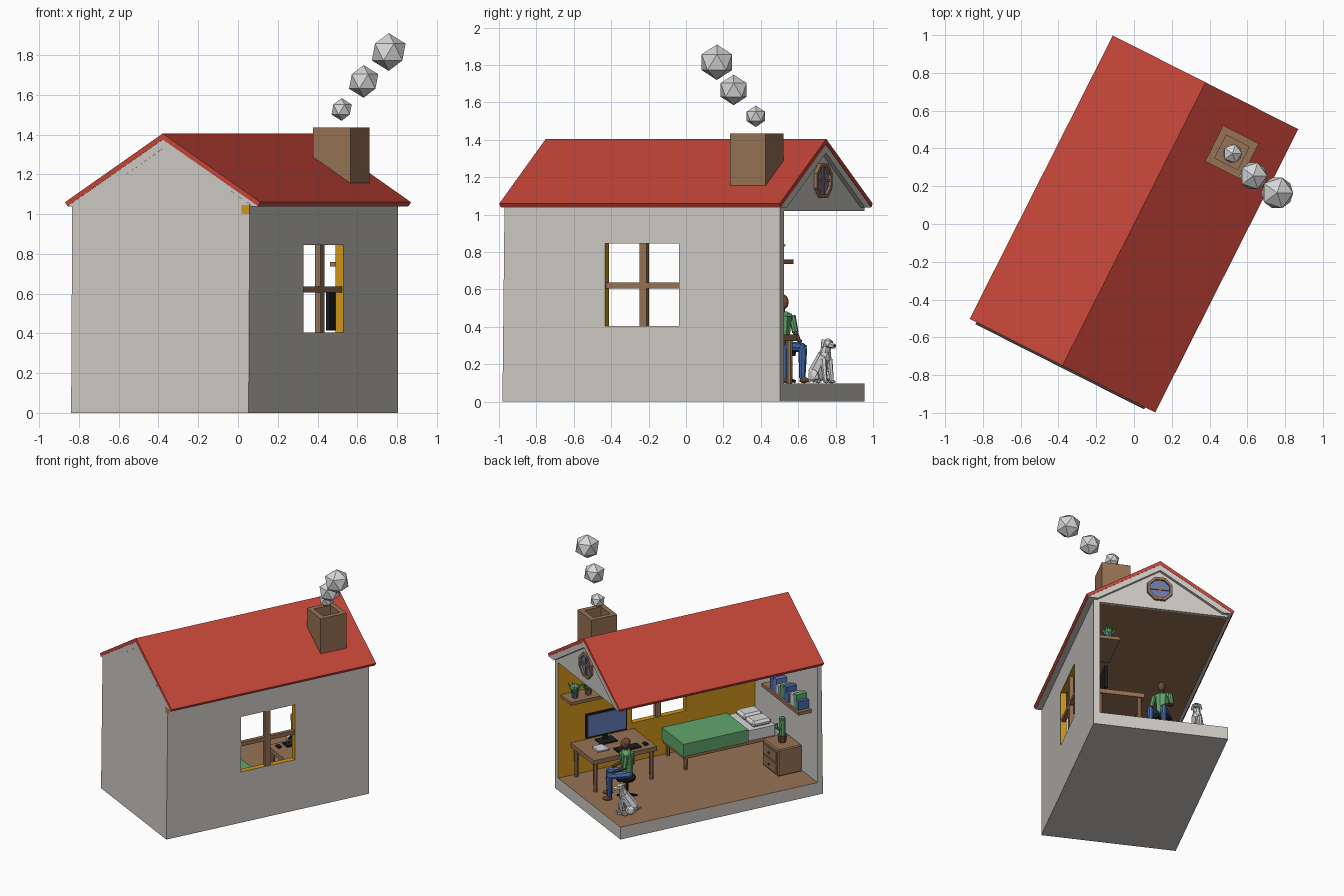
import bpy, bmesh, math
from mathutils import Matrix, Vector

if "Cube" in bpy.data.objects:
    bpy.data.objects.remove(bpy.data.objects["Cube"])

HOUSE = Matrix.Rotation(math.radians(-26.8), 4, 'Z')   # whole house is turned on the plot
frame = HOUSE                                          # current working frame

def mat(name, r, g, b):
    m = bpy.data.materials.new(name)
    m.diffuse_color = (r, g, b, 1)
    m.use_nodes = True
    m.node_tree.nodes["Principled BSDF"].inputs["Base Color"].default_value = m.diffuse_color
    return m

WALL = mat("wall_grey", .62, .59, .56)
RED = mat("roof_red", .56, .06, .04)
WOOD = mat("wood_brown", .31, .17, .09)
ORANGE = mat("wall_orange", .64, .31, .01)
GREEN = mat("green", .12, .38, .15)
BLUE = mat("denim_blue", .06, .15, .40)
GLASS = mat("glass_blue", .13, .20, .48)
BLACK = mat("black", .012, .012, .014)
SKIN = mat("dark_brown", .17, .075, .04)
WHITE = mat("white", .68, .68, .68)

def add(name, bm, m, m2=None, rule=None):
    """Turn a bmesh into an object; faces matching the rule get the second colour."""
    bmesh.ops.recalc_face_normals(bm, faces=bm.faces)
    if rule:
        bm.normal_update()
        for f in bm.faces:
            f.material_index = 1 if rule(f) else 0
    me = bpy.data.meshes.new(name)
    bm.to_mesh(me)
    bm.free()
    me.materials.append(m)
    if m2:
        me.materials.append(m2)
    o = bpy.data.objects.new(name, me)
    o.matrix_world = frame
    bpy.context.collection.objects.link(o)
    return o

def box(name, x0, x1, y0, y1, z0, z1, m, m2=None, rule=None):
    bm = bmesh.new()
    bmesh.ops.create_cube(bm, size=1)
    for v in bm.verts:
        v.co = Vector(((x0 + x1) / 2 + v.co.x * (x1 - x0), (y0 + y1) / 2 + v.co.y * (y1 - y0),
                       (z0 + z1) / 2 + v.co.z * (z1 - z0)))
    return add(name, bm, m, m2, rule)

def prism(name, pts, y0, y1, m, taper=None, m2=None, rule=None):
    """Extrude an x-z profile along y."""
    bm = bmesh.new()
    a = [bm.verts.new((x, y0, z)) for x, z in pts]
    b = [bm.verts.new((x, y1, z)) for x, z in pts]
    bm.faces.new(a)
    bm.faces.new(b[::-1])
    n = len(pts)
    for i in range(n):
        bm.faces.new((a[i], a[(i + 1) % n], b[(i + 1) % n], b[i]))
    if taper:
        for v in a:
            v.co.y += taper * v.co.z
    return add(name, bm, m, m2, rule)

def tube(name, n, ro, ri, h, m, place):
    """Hollow n-sided ring."""
    bm = bmesh.new()
    rings = []
    for r, z in ((ro, 0), (ro, h), (ri, h), (ri, 0)):
        rings.append([bm.verts.new(place @ Vector((r * math.cos((i + .5) * math.tau / n),
                     r * math.sin((i + .5) * math.tau / n), z))) for i in range(n)])
    for k in range(4):
        p, q = rings[k], rings[(k + 1) % 4]
        for i in range(n):
            bm.faces.new((p[i], p[(i + 1) % n], q[(i + 1) % n], q[i]))
    return add(name, bm, m)

def limb(name, a, b, r1, r2, m, n=8):
    """Tapered cylinder between two points."""
    a, b = Vector(a), Vector(b)
    bm = bmesh.new()
    rot = (b - a).to_track_quat('Z', 'Y').to_matrix().to_4x4()
    bmesh.ops.create_cone(bm, cap_ends=True, segments=n, radius1=r1, radius2=r2, depth=(b - a).length,
                          matrix=Matrix.Translation((a + b) / 2) @ rot)
    return add(name, bm, m)

def ball(name, c, r, m, sub=1):
    bm = bmesh.new()
    bmesh.ops.create_icosphere(bm, subdivisions=sub, radius=1)
    r = Vector(r) if isinstance(r, tuple) else Vector((r, r, r))
    for v in bm.verts:
        v.co = Vector(c) + v.co * r
    return add(name, bm, m)

# --- floor and walls (two sides stay open) ---
box("floor_slab", -.51, .49, -.85, .812, 0, .098, WALL, WOOD, lambda f: f.normal.z > .5)
prism("end_wall", [(-.51, 0), (.49, 0), (.49, 1.05), (0, 1.35), (-.51, 1.05)], -.852, -.807, WALL, .012)
inner = lambda f: f.normal.x < .5 and f.calc_center_median().y < .81 and f.calc_center_median().z < 1.03
for nm, y0, y1, z0, z1 in (("left", -.84, -.237, 0, 1.045), ("right", .206, .812, 0, 1.045),
                           ("sill", -.237, .206, 0, .405), ("lintel", -.237, .206, .845, 1.045)):
    box("side_wall_" + nm, .445, .49, y0, y1, z0, z1, WALL, ORANGE, inner)
box("window_bar_upright", .452, .482, -.036, .008, .405, .845, WOOD)
box("window_bar_cross", .452, .482, -.237, .206, .605, .636, WOOD)

# --- ceiling, gable and roof ---
box("ceiling", -.505, .445, -.807, .79, 1.02, 1.04, WOOD)
prism("open_end_gable", [(-.51, 1.02), (.49, 1.02), (.49, 1.05), (0, 1.35), (-.51, 1.05)], .785, .812, WALL)
prism("roof_lining", [(-.535, 1.037), (-.465, 1.037), (0, 1.33), (.465, 1.037), (.535, 1.037), (.535, 1.05),
                      (0, 1.385), (-.535, 1.05)], -.838, .838, WALL)
prism("roof", [(-.55, 1.06), (0, 1.405), (.55, 1.06), (.537, 1.04), (0, 1.375), (-.537, 1.04)], -.84, .84, RED)

# --- round gable window ---
face = Matrix.Translation((0, .81, 1.182)) @ Matrix.Rotation(-math.pi / 2, 4, 'X')
tube("round_window_frame", 8, .1, .078, .022, WOOD, face)
limb("round_window_glass", (0, .81, 1.182), (0, .817, 1.182), .09, .09, GLASS)
box("round_window_bar_upright", -.007, .007, .81, .825, 1.1, 1.264, WOOD)
box("round_window_bar_cross", -.082, .082, .81, .824, 1.175, 1.189, WOOD)

# --- chimney and smoke ---
r2 = math.sqrt(2)
tube("chimney", 4, .106 * r2, .068 * r2, .335, WOOD, Matrix.Translation((.292, .572, 1.1)))
box("chimney_flue_floor", .22, .364, .5, .644, 1.3, 1.31, WOOD)
frame = Matrix.Identity(4)
for i, (c, r) in enumerate((((.521, .373, 1.526), .057), ((.632, .255, 1.667), .082), ((.758, .165, 1.815), .095))):
    ball("smoke_puff_%d" % i, c, r, WHITE)
frame = HOUSE

# --- desk with computer ---
box("desk_top", .09, .44, .19, .71, .325, .36, WOOD)
for x in (.12, .41):
    for y in (.22, .68):
        limb("desk_leg", (x, y, .098), (x, y, .33), .016, .018, WOOD)
box("monitor", .345, .365, .30, .635, .415, .605, BLACK)
box("monitor_screen", .340, .346, .31, .625, .428, .595, GLASS)
box("monitor_neck", .358, .378, .45, .485, .365, .5, BLACK)
box("monitor_base", .30, .40, .40, .535, .36, .37, BLACK)
box("keyboard", .125, .195, .30, .49, .36, .372, BLACK)
box("mouse", .14, .18, .235, .262, .36, .374, BLACK)
for i in range(2):
    box("paper_stack", .20 - .02 * i, .28, .52 + .02 * i, .62, .36 + .01 * i, .37 + .01 * i, WHITE)

# --- plant shelf ---
box("plant_shelf", .29, .445, .45, .79, .735, .76, WOOD)
for k, y in enumerate((.50, .61, .72)):
    limb("plant_pot", (.36, y, .76), (.36, y, .80), .022, .03, (WHITE, WOOD, BLUE)[k])
    for j in range(6):
        a = j * math.tau / 6 + k
        limb("plant_leaf", (.36, y, .79), (.36 + .05 * math.cos(a), y + .05 * math.sin(a), .84 + .015 * (j % 3)),
             .016, .004, GREEN, 5)
    ball("plant_crown", (.36, y, .835), (.035, .04, .035), GREEN)

# --- bed ---
box("bed_frame", .125, .435, -.80, -.05, .19, .225, WOOD)
for x in (.145, .415):
    for y in (-.78, -.075):
        limb("bed_leg", (x, y, .098), (x, y, .2), .015, .018, WOOD)
box("mattress", .125, .437, -.80, -.05, .222, .30, WHITE)
box("blanket", .115, .443, -.575, -.04, .215, .315, GREEN)
for k, (x0, x1) in enumerate(((.15, .28), (.29, .42))):
    o = box("pillow", x0, x1, -.79, -.63, .295, .345, WHITE)
    bv = o.modifiers.new("soft", 'BEVEL')
    bv.width, bv.segments = .018, 1

# --- bedside cabinet with cactus ---
o = box("bedside_cabinet", -.29, -.05, -.80, -.60, .098, .31, WOOD)
o.modifiers.new("edge", 'BEVEL').width = .008
o.modifiers["edge"].segments = 1
for z in (.155, .245):
    box("drawer_front", -.27, -.07, -.602, -.594, z - .038, z + .038, WOOD)
    ball("drawer_knob", (-.17, -.59, z), .01, SKIN)
limb("cactus_pot", (-.17, -.70, .31), (-.17, -.70, .365), .028, .038, SKIN)
limb("cactus_stem", (-.17, -.70, .36), (-.17, -.70, .49), .024, .026, GREEN)
ball("cactus_tip", (-.17, -.70, .49), .026, GREEN)
limb("cactus_arm", (-.17, -.70, .40), (-.17, -.655, .43), .011, .011, GREEN, 6)
limb("cactus_arm_tip", (-.17, -.655, .425), (-.17, -.655, .465), .012, .009, GREEN, 6)

# --- book shelf on the end wall ---
box("book_shelf", -.42, .15, -.808, -.70, .62, .645, WOOD)
x = -.39
for k in range(9):
    w, h = .03 + .012 * (k % 3), .07 + .02 * (k * 2 % 3)
    box("book", x, x + w, -.80, -.715, .645, .645 + h, (BLUE, GREEN, WHITE, GLASS)[k % 4])
    x += w + (.02 if k % 3 == 2 else .003)

# --- seated person on a swivel stool ---
frame = HOUSE @ Matrix.Translation((-.085, .53, 0)) @ Matrix.Rotation(math.radians(-30), 4, 'Z')
for i in range(5):
    a = i * math.tau / 5
    limb("stool_foot", (0, 0, .13), (.075 * math.cos(a), .075 * math.sin(a), .107), .011, .008, BLACK, 6)
limb("stool_column", (0, 0, .12), (0, 0, .25), .012, .012, BLACK)
limb("stool_seat", (0, .01, .245), (0, .01, .27), .07, .075, BLACK, 10)
ball("hips", (0, 0, .295), (.055, .045, .035), BLUE, 2)
limb("torso", (0, 0, .29), (0, .005, .46), .04, .052, GREEN)
ball("shoulders", (0, .005, .455), (.068, .036, .03), GREEN, 2)
limb("neck", (0, .005, .47), (0, .01, .51), .015, .014, SKIN)
ball("head", (0, .016, .53), (.028, .033, .038), SKIN, 2)
ball("hair", (0, .006, .543), (.03, .033, .032), SKIN, 2)
for s in (-1, 1):
    limb("thigh", (s * .03, 0, .295), (s * .05, .13, .29), .03, .024, BLUE)
    ball("knee", (s * .05, .13, .288), .025, BLUE)
    limb("shin", (s * .05, .13, .285), (s * .05, .125, .125), .024, .017, BLUE)
    ball("shoe", (s * .052, .14, .115), (.018, .038, .017), SKIN, 2)
    limb("upper_arm", (s * .062, .005, .46), (s * .078, .015, .37), .02, .017, GREEN)
    limb("forearm", (s * .078, .013, .372), (s * .05, .095, .325), .014, .011, SKIN)
    ball("hand", (s * .05, .1, .323), .014, SKIN)

# --- sitting dog ---
frame = HOUSE @ Matrix.Translation((-.32, .645, .098)) @ Matrix.Rotation(math.radians(-20), 4, 'Z')
ball("dog_rump", (0, -.025, .048), (.05, .05, .048), WHITE)
limb("dog_body", (0, -.03, .05), (0, .035, .155), .05, .036, WHITE)
ball("dog_chest", (0, .035, .145), (.036, .036, .045), WHITE)
limb("dog_neck", (0, .03, .155), (0, .05, .205), .03, .024, WHITE)
ball("dog_head", (0, .055, .212), (.029, .036, .03), WHITE)
limb("dog_muzzle", (0, .065, .207), (0, .108, .198), .018, .013, WHITE, 6)
ball("dog_nose", (0, .108, .203), .007, BLACK)
limb("dog_tail", (.02, -.06, .015), (.06, -.10, .012), .011, .005, WHITE, 6)
for s in (-1, 1):
    limb("dog_front_leg", (s * .022, .045, .13), (s * .024, .062, .012), .017, .011, WHITE, 6)
    ball("dog_front_paw", (s * .024, .07, .009), (.014, .02, .009), WHITE)
    ball("dog_thigh", (s * .042, -.01, .04), (.022, .042, .038), WHITE)
    ball("dog_hind_paw", (s * .047, .03, .01), (.014, .028, .01), WHITE)
    limb("dog_ear", (s * .022, .045, .232), (s * .036, .048, .19), .011, .007, WHITE, 5)
